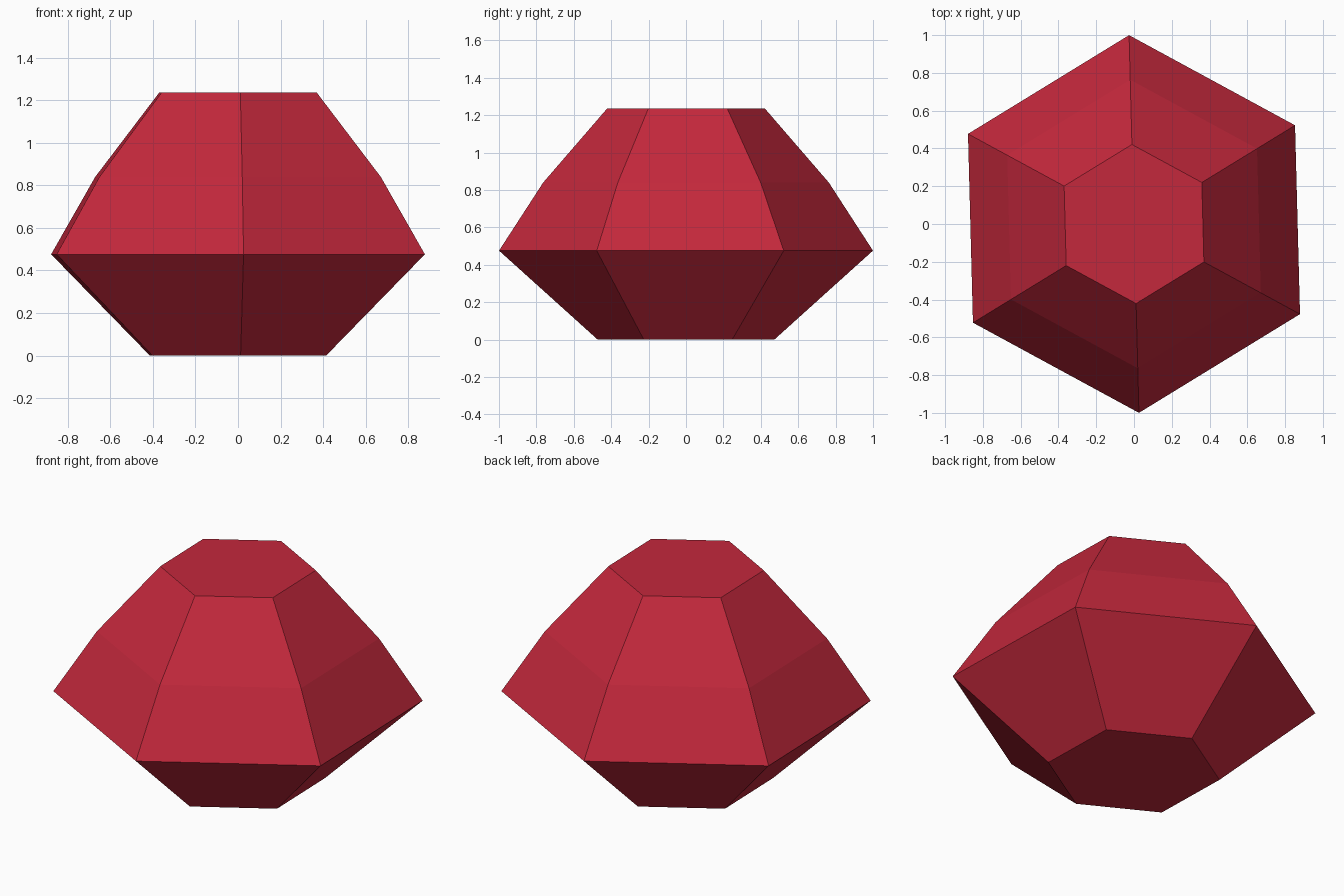
import bpy
import bmesh
from math import cos, sin, pi, radians

cube = bpy.data.objects.get("Cube")
if cube:
    bpy.data.objects.remove(cube, do_unlink=True)

SIDES = 6
TWIST = radians(-88.5)
# (radius, height) of each facet ring: base, girdle, crown break, table
PROFILE = [(0.472, 0.0), (1.0, 0.476), (0.764, 0.84), (0.421, 1.237)]


def make_material(name, color):
    mat = bpy.data.materials.new(name)
    mat.use_nodes = True
    mat.diffuse_color = color
    mat.node_tree.nodes["Principled BSDF"].inputs["Base Color"].default_value = color
    return mat


def make_gem(name, profile, material):
    bm = bmesh.new()
    rings = []
    for radius, height in profile:
        angles = [TWIST + 2 * pi * i / SIDES for i in range(SIDES)]
        rings.append([bm.verts.new((radius * cos(a), radius * sin(a), height)) for a in angles])

    # Facets between neighbouring rings
    for low, high in zip(rings, rings[1:]):
        for i in range(SIDES):
            j = (i + 1) % SIDES
            bm.faces.new((low[i], low[j], high[j], high[i]))

    # Flat base and table
    bm.faces.new(rings[0][::-1])
    bm.faces.new(rings[-1])
    bmesh.ops.recalc_face_normals(bm, faces=bm.faces[:])

    mesh = bpy.data.meshes.new(name)
    bm.to_mesh(mesh)
    bm.free()
    mesh.materials.append(material)
    obj = bpy.data.objects.new(name, mesh)
    bpy.context.collection.objects.link(obj)
    return obj


ruby_red = make_material("ruby red", (0.55, 0.021, 0.045, 1.0))
make_gem("gemstone", PROFILE, ruby_red)
